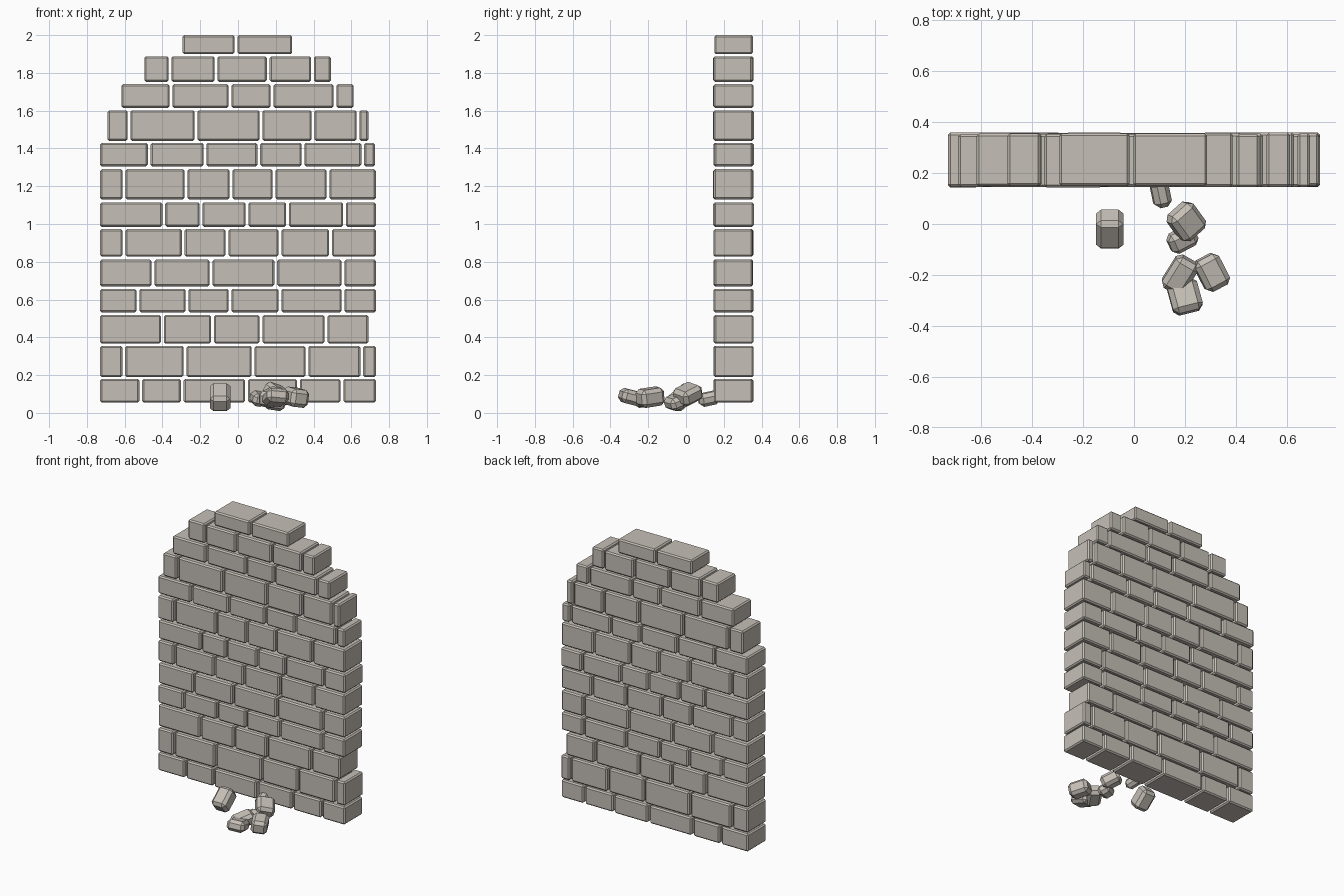
import bpy, bmesh, random
from math import radians
from mathutils import Matrix, Vector, Euler

random.seed(4)


def add_block(bm, center, dims, bevel, rot=(0, 0, 0)):
    """Add one chamfered box to bm."""
    tmp = bmesh.new()
    bmesh.ops.create_cube(tmp, size=1)
    bmesh.ops.scale(tmp, vec=dims, verts=tmp.verts)
    bmesh.ops.bevel(tmp, geom=tmp.edges[:], offset=bevel, offset_type='OFFSET',
                    segments=1, profile=0.5, affect='EDGES')
    m = Matrix.Translation(Vector(center)) @ Euler([radians(a) for a in rot]).to_matrix().to_4x4()
    bmesh.ops.transform(tmp, matrix=m, verts=tmp.verts)
    me = bpy.data.meshes.new("tmp")
    tmp.to_mesh(me)
    tmp.free()
    bm.from_mesh(me)
    bpy.data.meshes.remove(me)


def finish(bm, name):
    me = bpy.data.meshes.new(name)
    bm.to_mesh(me)
    bm.free()
    ob = bpy.data.objects.new(name, me)
    bpy.context.collection.objects.link(ob)
    me.materials.append(stone)
    return ob


stone = bpy.data.materials.new("stone")
stone.diffuse_color = (0.56, 0.52, 0.47, 1)

# Courses: z bottom, z top, left end, joints between bricks, right end
GAP = 0.015
courses = [
    (0.055, 0.18, (-.73, -.515, -.295, .045, .32, .55, .73)),
    (0.19, 0.355, (-.73, -.605, -.28, .08, .365, .655, .73)),
    (0.367, 0.518, (-.73, -.40, -.135, .122, .466, .69)),
    (0.532, 0.657, (-.73, -.53, -.27, -.042, .222, .556, .73)),
    (0.67, 0.812, (-.73, -.45, -.143, .20, .556, .73)),
    (0.828, 0.973, (-.73, -.603, -.29, -.058, .222, .49, .73)),
    (0.985, 1.115, (-.73, -.393, -.196, .048, .262, .564, .73)),
    (1.13, 1.29, (-.73, -.603, -.275, -.037, .19, .476, .73)),
    (1.305, 1.43, (-.73, -.47, -.175, .11, .344, .66, .725)),
    (1.44, 1.602, (-.69, -.577, -.222, .122, .397, .635, .69)),
    (1.615, 1.74, (-.618, -.355, -.042, .18, .513, .612)),
    (1.753, 1.888, (-.496, -.36, -.117, .16, .395, .492)),
    (1.90, 2.0, (-.293, -.01, .287)),
]
for n, (z0, z1, xs) in enumerate(courses, 1):
    bm = bmesh.new()
    for i in range(len(xs) - 1):
        a = xs[i] + (GAP / 2 if i else 0)
        b = xs[i + 1] - (GAP / 2 if i < len(xs) - 2 else 0)
        y0 = 0.147 + random.uniform(-.003, .003)
        y1 = 0.355 + random.uniform(-.004, .004)
        add_block(bm, ((a + b) / 2, (y0 + y1) / 2, (z0 + z1) / 2),
                  (b - a, y1 - y0, z1 - z0), 0.009)
    finish(bm, f"brick_course_{n:02d}")

# Fallen rubble: centre, size, rotation in degrees
rubble = [
    ((-.095, -.02, .083), (.108, .145, .105), (40, 0, 0)),
    ((.105, .12, .075), (.07, .11, .07), (12, 10, 14)),
    ((.205, .01, .10), (.12, .13, .085), (24, 14, 42)),
    ((.19, -.06, .055), (.115, .085, .07), (22, 8, 28)),
    ((.18, -.20, .083), (.10, .145, .085), (14, 8, -30)),
    ((.305, -.19, .083), (.105, .135, .095), (8, 6, 28)),
    ((.20, -.285, .082), (.12, .13, .075), (-14, 5, 14)),
]
for n, (c, d, r) in enumerate(rubble, 1):
    bm = bmesh.new()
    add_block(bm, c, d, 0.02, r)
    finish(bm, f"rubble_stone_{n}")
